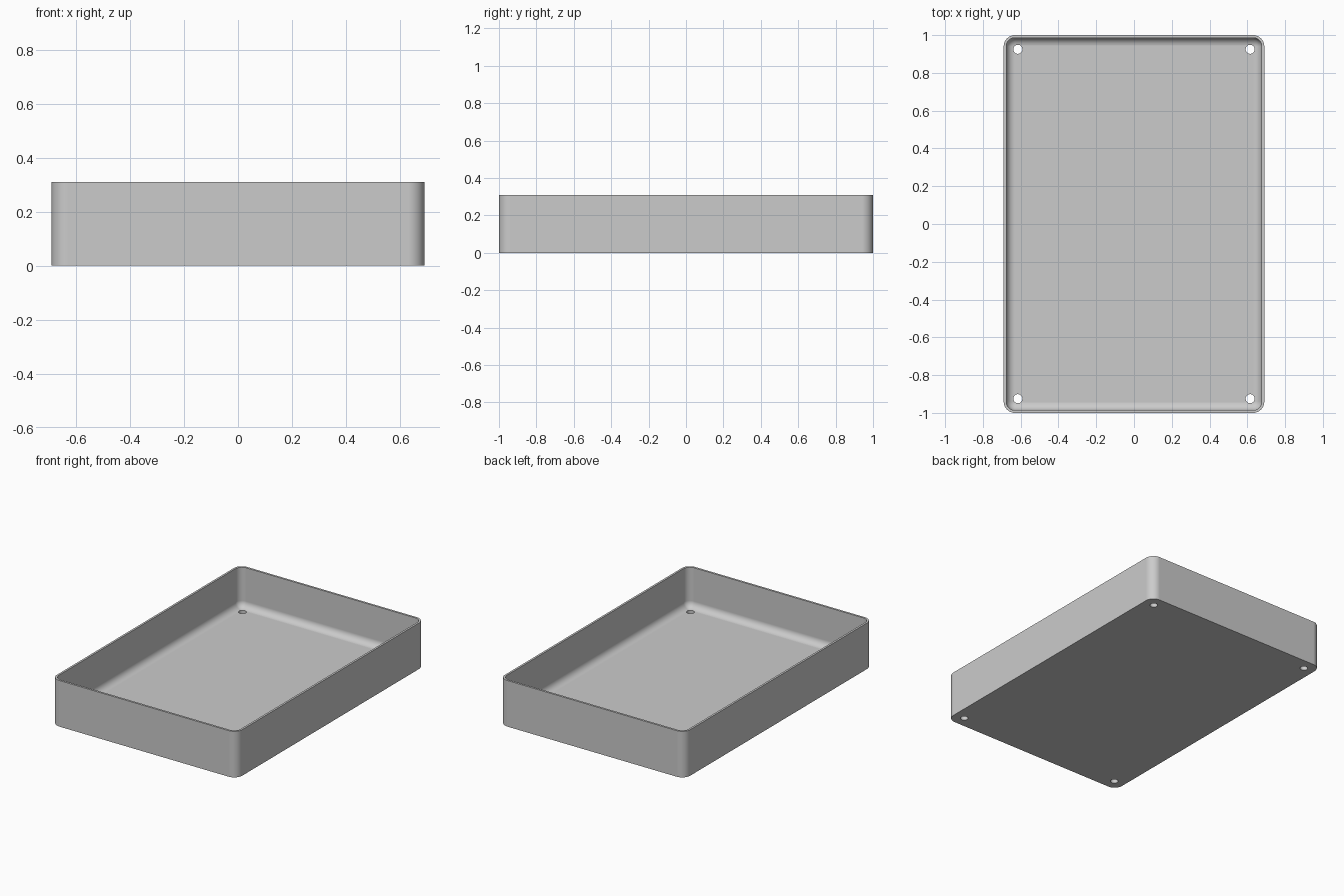
import bpy
import bmesh
from math import cos, sin, pi

HALF_X, HALF_Y, HEIGHT = 0.69, 1.0, 0.31
CORNER, WALL, FLOOR, FILLET = 0.06, 0.014, 0.04, 0.045
HOLE_X, HOLE_Y, HOLE_R = 0.615, 0.925, 0.024
STEPS = 10

if "Cube" in bpy.data.objects:
    bpy.data.objects.remove(bpy.data.objects["Cube"], do_unlink=True)

grey = bpy.data.materials.new("plain grey")
grey.use_nodes = True
color = (0.6, 0.6, 0.6, 1)
grey.diffuse_color = color
grey.node_tree.nodes["Principled BSDF"].inputs["Base Color"].default_value = color


def rounded_loop(bm, inset, z):
    """Ring of vertices along a rounded rectangle, moved in by inset."""
    radius = CORNER - inset
    cx, cy = HALF_X - CORNER, HALF_Y - CORNER
    ring = []
    for quarter, (sx, sy) in enumerate([(1, 1), (-1, 1), (-1, -1), (1, -1)]):
        for i in range(STEPS + 1):
            a = (quarter + i / STEPS) * pi / 2
            ring.append(bm.verts.new((sx * cx + radius * cos(a),
                                      sy * cy + radius * sin(a), z)))
    return ring


# Tray shell: outer wall, rim, inner wall, rounded foot of the wall, floor
profile = [(0, 0), (0, HEIGHT), (WALL, HEIGHT)]
for i in range(STEPS + 1):
    a = i / STEPS * pi / 2
    profile.append((WALL + FILLET * (1 - cos(a)), FLOOR + FILLET * (1 - sin(a))))

bm = bmesh.new()
rings = [rounded_loop(bm, inset, z) for inset, z in profile]
for low, high in zip(rings, rings[1:]):
    for i in range(len(low)):
        j = (i + 1) % len(low)
        bm.faces.new((low[i], low[j], high[j], high[i]))
bm.faces.new(rings[0][::-1])
bm.faces.new(rings[-1])
bmesh.ops.recalc_face_normals(bm, faces=bm.faces)
mesh = bpy.data.meshes.new("tray")
bm.to_mesh(mesh)
bm.free()
tray = bpy.data.objects.new("tray", mesh)
bpy.context.collection.objects.link(tray)
mesh.materials.append(grey)

# Four screw holes through the floor corners
for sx in (-1, 1):
    for sy in (-1, 1):
        bpy.ops.mesh.primitive_cylinder_add(
            vertices=32, radius=HOLE_R, depth=0.3,
            location=(sx * HOLE_X, sy * HOLE_Y, 0))
        cutter = bpy.context.object
        cutter.name = "hole_cutter"
        cutter.data.materials.append(grey)
        cut = tray.modifiers.new("screw hole", "BOOLEAN")
        cut.operation = "DIFFERENCE"
        cut.solver = "EXACT"
        cut.object = cutter
        bpy.context.view_layer.objects.active = tray
        bpy.ops.object.modifier_apply(modifier=cut.name)
        bpy.data.objects.remove(cutter, do_unlink=True)

# Smooth rounded parts, crisp rim and flat faces
bpy.ops.object.select_all(action="DESELECT")
tray.select_set(True)
bpy.context.view_layer.objects.active = tray
bpy.ops.object.shade_smooth_by_angle(angle=pi / 6)
weighted = tray.modifiers.new("flat face normals", "WEIGHTED_NORMAL")
weighted.keep_sharp = True
